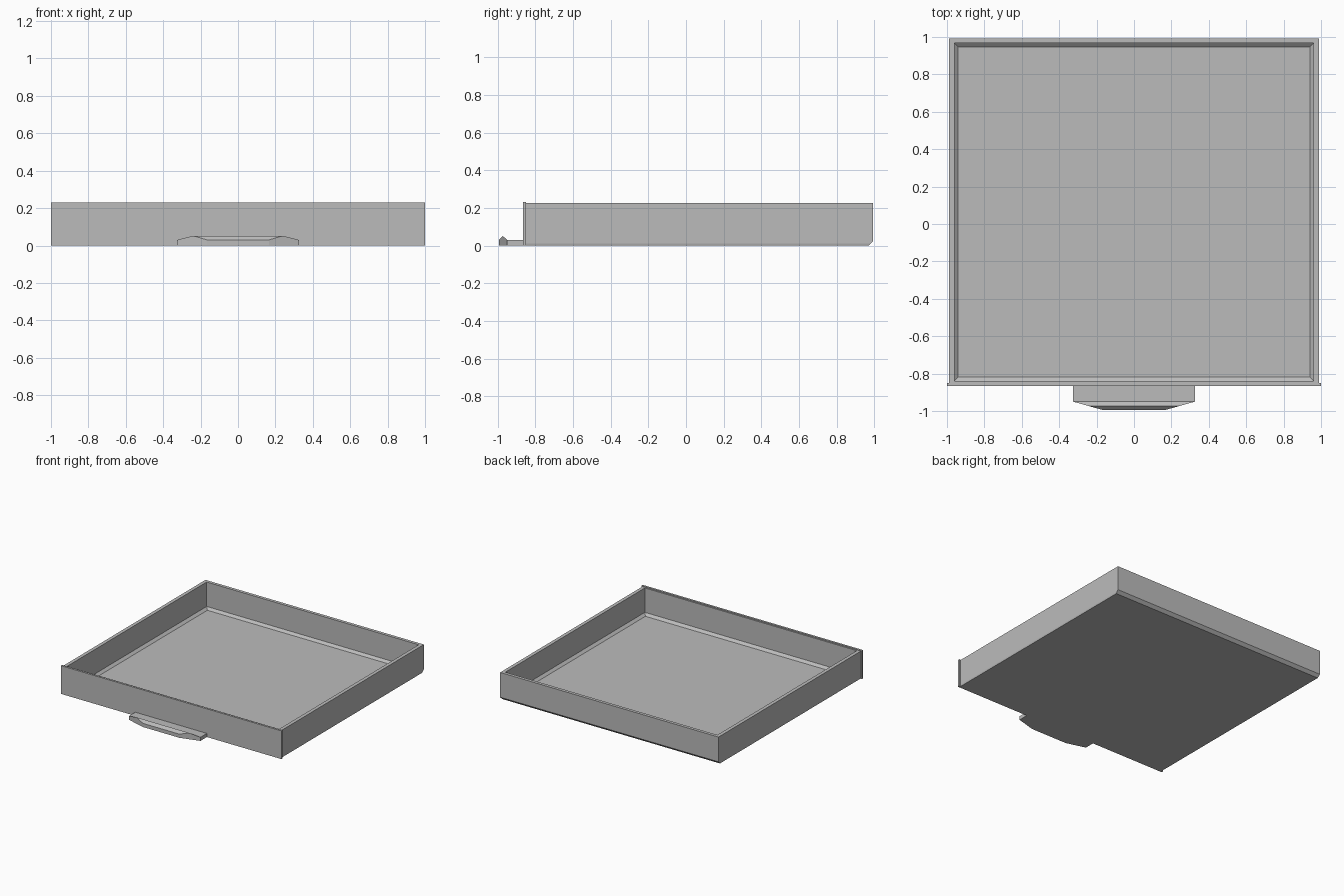
import bpy
import bmesh

if "Cube" in bpy.data.objects:
    bpy.data.objects.remove(bpy.data.objects["Cube"], do_unlink=True)

grey = bpy.data.materials.new("plain grey")
grey.use_nodes = True
color = (0.5, 0.5, 0.5, 1)
grey.diffuse_color = color
grey.node_tree.nodes["Principled BSDF"].inputs["Base Color"].default_value = color


def loft(name, rings):
    """Skin a run of closed four-sided rings and cap both ends."""
    bm = bmesh.new()
    loops = [[bm.verts.new(p) for p in ring] for ring in rings]
    for a, b in zip(loops, loops[1:]):
        for i in range(4):
            j = (i + 1) % 4
            bm.faces.new((a[i], a[j], b[j], b[i]))
    bm.faces.new(loops[0][::-1])
    bm.faces.new(loops[-1])
    bmesh.ops.recalc_face_normals(bm, faces=bm.faces[:])
    mesh = bpy.data.meshes.new(name)
    bm.to_mesh(mesh)
    bm.free()
    mesh.materials.append(grey)
    obj = bpy.data.objects.new(name, mesh)
    bpy.context.collection.objects.link(obj)
    return obj


def rect(half_x, front, back, z):
    return [(-half_x, front, z), (half_x, front, z), (half_x, back, z), (-half_x, back, z)]


def section(y, top, half_x):
    return [(-half_x, y, 0), (half_x, y, 0), (half_x, y, top), (-half_x, y, top)]


# Open tray: bevelled back edge, thin walls, sloped fillet around the floor
loft("drawer_tray", [
    rect(0.987, -0.852, 0.97, 0),
    rect(0.99, -0.852, 0.982, 0.012),
    rect(0.99, -0.852, 0.993, 0.023),
    rect(0.99, -0.852, 0.993, 0.226),
    rect(0.961, -0.84, 0.967, 0.226),
    rect(0.961, -0.84, 0.967, 0.026),
    rect(0.94, -0.817, 0.946, 0.008),
])

# Slightly wider and taller front plate
loft("front_panel", [rect(1, -0.867, -0.85, 0), rect(1, -0.867, -0.85, 0.231)])

# Pull tab with a raised ridge and tapered corners
loft("pull_handle", [
    section(-0.86, 0.03, 0.325),
    section(-0.95, 0.03, 0.325),
    section(-0.974, 0.052, 0.24),
    section(-0.995, 0.03, 0.165),
])
